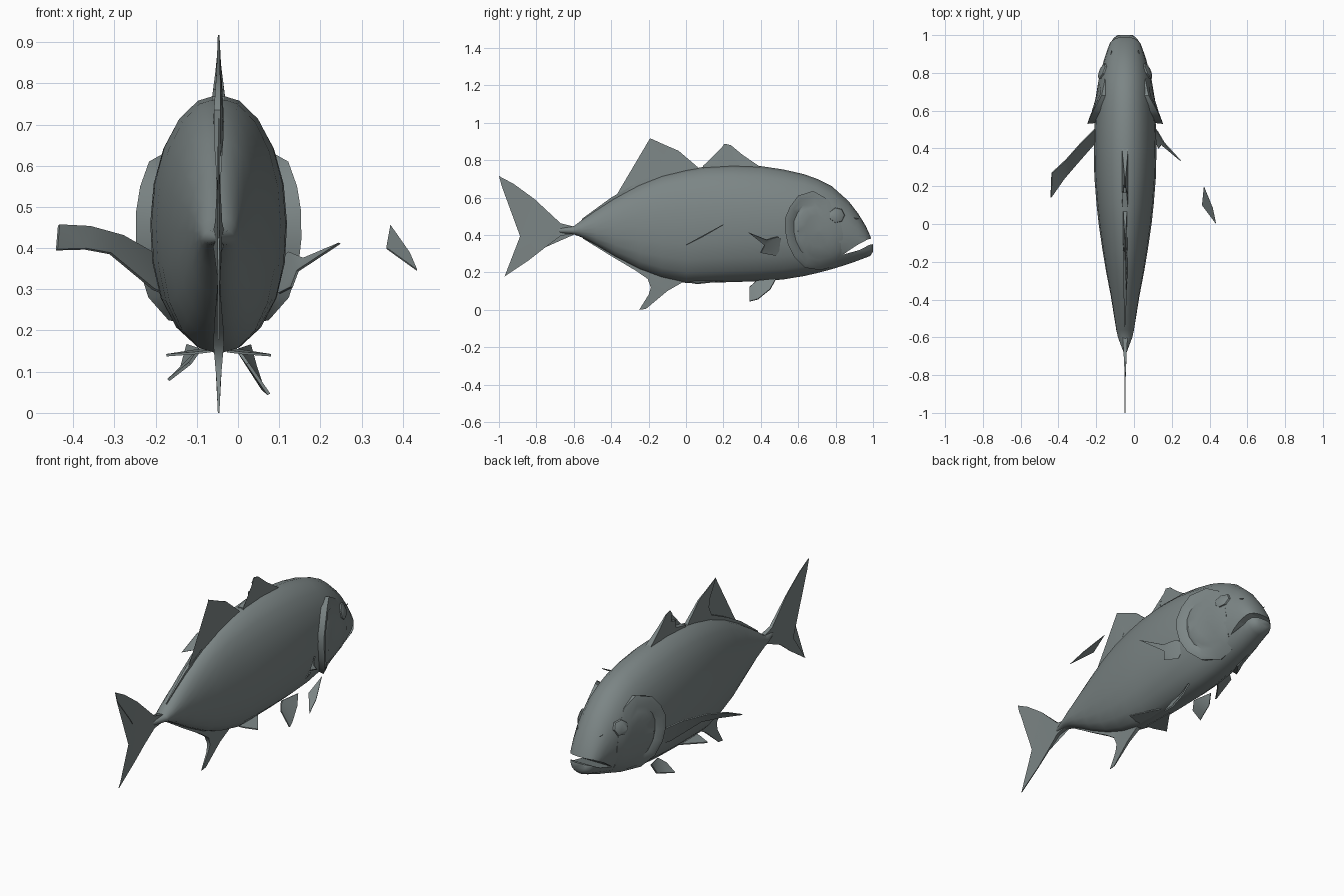
import bpy, bmesh, math
from mathutils import Vector

if "Cube" in bpy.data.objects:
    bpy.data.objects.remove(bpy.data.objects["Cube"])

CX = -0.047  # body centre line
skin = bpy.data.materials.new("grey_green_skin")
skin.diffuse_color = (0.2, 0.235, 0.235, 1)
skin.use_nodes = True
skin.node_tree.nodes["Principled BSDF"].inputs["Base Color"].default_value = skin.diffuse_color

# body stations: y, top z, bottom z, half width
ST = [(1.0, .355, .31, .04), (.985, .395, .288, .06), (.96, .45, .278, .08), (.92, .515, .263, .095),
      (.87, .58, .245, .112), (.78, .66, .217, .135), (.70, .70, .196, .147), (.63, .725, .18, .155),
      (.52, .75, .162, .163), (.40, .768, .153, .166), (.25, .773, .148, .163), (.10, .765, .144, .151),
      (0, .748, .143, .14), (-.13, .717, .172, .121), (-.25, .668, .216, .101), (-.38, .597, .285, .076),
      (-.48, .532, .345, .06), (-.56, .477, .388, .047), (-.60, .447, .403, .038), (-.68, .438, .41, .008)]


def section(y):
    for a, b in zip(ST, ST[1:]):
        if b[0] <= y <= a[0]:
            f = (a[0] - y) / (a[0] - b[0])
            return [p + (q - p) * f for p, q in zip(a, b)]
    return ST[0] if y > 1 else ST[-1]


def width_at(y, z):
    _, top, bot, w = section(y)
    t = (z - (top + bot) / 2) / ((top - bot) / 2)
    t = max(-1, min(1, t))
    return w * math.sqrt(max(0, 1 - abs(t) ** (2 if t > 0 else 2.4)))


def finish(name, bm, smooth=40):
    bmesh.ops.recalc_face_normals(bm, faces=bm.faces)
    me = bpy.data.meshes.new(name)
    bm.to_mesh(me)
    bm.free()
    ob = bpy.data.objects.new(name, me)
    bpy.context.collection.objects.link(ob)
    me.materials.append(skin)
    if smooth:
        bpy.ops.object.select_all(action='DESELECT')
        ob.select_set(True)
        bpy.context.view_layer.objects.active = ob
        bpy.ops.object.shade_smooth_by_angle(angle=math.radians(smooth))
    return ob


def loft(bm, rings, cap=True):
    n = len(rings[0])
    rows = [[bm.verts.new(p) for p in r] for r in rings]
    for a, b in zip(rows, rows[1:]):
        for i in range(n):
            bm.faces.new((a[i], a[(i + 1) % n], b[(i + 1) % n], b[i]))
    if cap:
        bm.faces.new(rows[0])
        bm.faces.new(rows[-1])


def slab(name, pts, offs, smooth=40):
    """Closed plate: outline points pushed both ways by an offset vector each."""
    bm = bmesh.new()
    loft(bm, [[Vector(p) + o for p, o in zip(pts, offs)], [Vector(p) - o for p, o in zip(pts, offs)]])
    bmesh.ops.triangulate(bm, faces=[f for f in bm.faces if len(f.verts) > 4])
    return finish(name, bm, smooth)


def middle_fin(name, outline, base, reach, thick=.014):
    """Upright fin on the centre line, thinning away from the base height."""
    offs = [Vector((max(.002, thick * (1 - abs(z - base) / reach)), 0, 0)) for y, z in outline]
    return slab(name, [(CX, y, z) for y, z in outline], offs)


def thin_fin(name, pts, t=.003):
    a, b, c = (Vector(p) for p in (pts[0], pts[len(pts) // 3], pts[2 * len(pts) // 3]))
    n = (b - a).cross(c - a).normalized() * t
    return slab(name, pts, [n] * len(pts))


# body
bm = bmesh.new()
rings = []
N = 20
for y, top, bot, w in ST:
    ring = []
    for i in range(N):
        a = 2 * math.pi * i / N
        z = (top + bot) / 2 + math.cos(a) * (top - bot) / 2
        s = math.sin(a)
        ring.append((CX + (0 if abs(s) < 1e-6 else math.copysign(width_at(y, z), s)), y, z))
    rings.append(ring)
loft(bm, rings)
body = finish("body", bm, 50)

# mouth slit cut through the snout
slit = [(1.06, .402), (.97, .375), (.91, .343), (.84, .295), (.93, .32), (.98, .347), (1.06, .362)]
cutter = slab("mouth_cutter", [(CX, y, z) for y, z in slit], [Vector((.3, 0, 0))] * len(slit), 0)
cutter.hide_render = True
cutter.hide_viewport = True
cutter.display_type = 'WIRE'
cut = body.modifiers.new("mouth", 'BOOLEAN')
cut.operation, cut.object, cut.solver = 'DIFFERENCE', cutter, 'EXACT'

# gill covers, eyes and nostrils on both sides
GILL = [(.68, .635), (.60, .61), (.555, .55), (.53, .49), (.53, .42), (.545, .35), (.58, .28), (.635, .225),
        (.72, .212), (.80, .235), (.83, .30), (.84, .40), (.82, .50), (.76, .59)]
GC = (.71, .42)
for side, label in ((1, "right"), (-1, "left")):
    rings = []
    for s, lift in ((.05, .003), (.4, .006), (.62, .016), (.74, .008), (.88, .03), (1, .036), (.97, -.012)):
        ring = []
        for gy, gz in GILL:
            y, z = GC[0] + (gy - GC[0]) * s, GC[1] + (gz - GC[1]) * s
            rear = max(0, min(1, (.76 - y) / .16))
            extra = lift * rear + .003 if lift > 0 else lift
            ring.append((CX + side * (width_at(y, z) + extra), y, z))
        rings.append(ring)
    bm = bmesh.new()
    loft(bm, rings)
    finish(label + "_gill_cover", bm, 35)

    # eye: low hexagonal dome
    rings = []
    for r, lift in ((.044, -.01), (.04, .008), (.026, .014)):
        ring = []
        for i in range(7):
            a = 2 * math.pi * i / 7
            y, z = .807 + r * math.cos(a), .505 + r * math.sin(a)
            ring.append((CX + side * (width_at(y, z) + lift), y, z))
        rings.append(ring)
    bm = bmesh.new()
    loft(bm, rings)
    finish(label + "_eye", bm, 30)

    # nostril: small raised flap
    y, z = .91, .488
    x = CX + side * width_at(y, z)
    thin_fin(label + "_nostril", [(x, y + .012, z), (x + side * .008, y - .012, z + .006),
                                  (x, y - .012, z - .006)], .002)

    # pelvic fin and belly flap
    drop = .045 if side > 0 else .08
    pelvic = [(.075, .48, .165), (.045, .38, .155), (.07, .34, .12), (.122, .34, drop),
              (.108, .385, drop + .012), (.09, .45, .11)]
    thin_fin(label + "_pelvic_fin", [(CX + side * px, py, pz) for px, py, pz in pelvic], .004)
    flap = [(.03, .20, .155), (.127, .06, .14), (.06, .03, .145), (.02, .02, .15)]
    thin_fin(label + "_belly_flap", [(CX + side * px, py, pz) for px, py, pz in flap], .003)

# dorsal, anal and tail fins
middle_fin("front_dorsal_fin", [(.42, .75), (.38, .775), (.30, .83), (.24, .88), (.205, .888), (.19, .865),
                                (.207, .83), (.165, .82), (.175, .785), (.09, .768), (.09, .74)], .75, .14, .018)
middle_fin("rear_dorsal_fin", [(.08, .74), (.06, .765), (-.04, .85), (-.11, .88), (-.192, .917), (-.13, .82),
                               (-.122, .78), (-.14, .735), (-.28, .668), (-.40, .6), (-.555, .487),
                               (-.555, .465), (-.40, .565), (-.14, .69)], .7, .2)
middle_fin("anal_fin", [(.0, .17), (-.02, .146), (-.1, .1), (-.215, .004), (-.25, 0), (-.2, .08), (-.188, .12),
                        (-.205, .165), (-.27, .21), (-.4, .287), (-.55, .38), (-.55, .4), (-.4, .32),
                        (-.2, .22)], .18, .16)
tail = [(-.58, .44), (-.67, .462), (-.81, .592), (-.92, .672), (-1.0, .715), (-.985, .66), (-.87, .515),
        (-.81, .425), (-.86, .335), (-.97, .178), (-.84, .265), (-.75, .335), (-.67, .395), (-.58, .41)]
slab("tail_fin", [(CX, y, z) for y, z in tail],
     [Vector((max(.002, .014 * (1 - (-.58 - y) / .24)), 0, 0)) for y, z in tail])

# pectoral fins: whole on the left, broken with a loose piece on the right
thin_fin("left_pectoral_fin", [(-.19, .53, .36), (-.21, .50, .39), (-.28, .43, .43), (-.36, .34, .452),
                               (-.435, .27, .456), (-.44, .14, .396), (-.37, .24, .398), (-.31, .31, .387),
                               (-.205, .43, .30), (-.18, .46, .29)])
thin_fin("right_pectoral_fin", [(.09, .53, .36), (.125, .49, .39), (.16, .43, .375), (.247, .335, .412),
                                (.145, .42, .345), (.13, .40, .305), (.10, .48, .29)])
thin_fin("right_pectoral_tip", [(.37, .20, .455), (.36, .10, .40), (.435, 0, .346), (.417, .085, .388)], .002)
